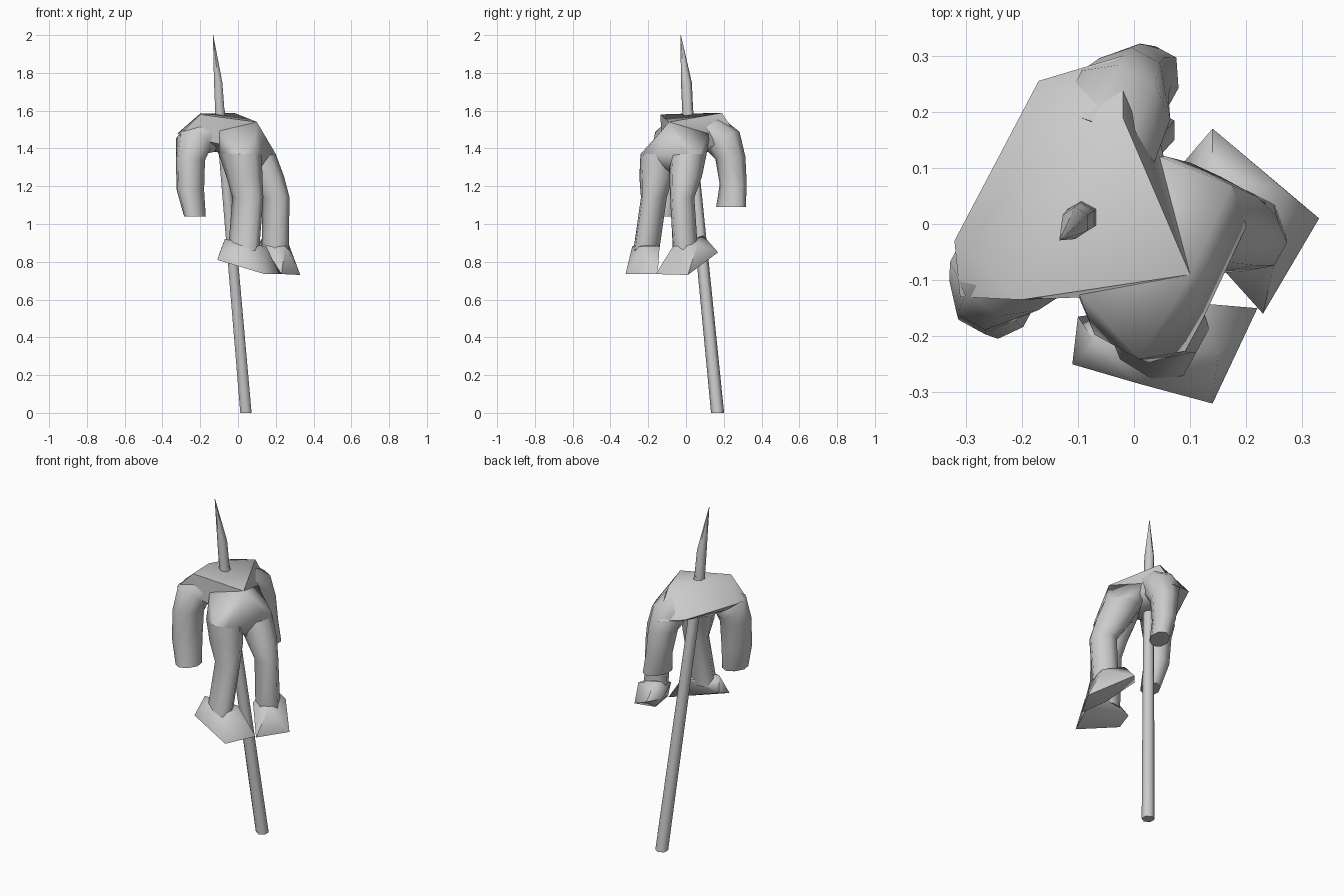
import bpy, bmesh, math
from mathutils import Vector as V

grey = bpy.data.materials.new("plain_grey")
grey.diffuse_color = (0.6, 0.6, 0.6, 1)

LAT = V((0.48, 0.88, 0)).normalized()    # across the shoulders
FWD = V((0.88, -0.48, 0)).normalized()   # from chest towards hips
UP = V((0, 0, 1))


def finish(bm, name, angle):
    bmesh.ops.recalc_face_normals(bm, faces=bm.faces)
    me = bpy.data.meshes.new(name)
    bm.to_mesh(me)
    bm.free()
    me.materials.append(grey)
    ob = bpy.data.objects.new(name, me)
    bpy.context.collection.objects.link(ob)
    bpy.ops.object.select_all(action='DESELECT')
    ob.select_set(True)
    bpy.context.view_layer.objects.active = ob
    bpy.ops.object.shade_smooth_by_angle(angle=math.radians(angle))
    return ob


def ring(c, a, b, n=8):
    k = 1 / math.cos(math.pi / n)
    return [V(c) + k * (a * math.cos(t) + b * math.sin(t))
            for t in (2 * math.pi * (i + 0.5) / n for i in range(n))]


def loft(name, sections, n=8, angle=65):
    """Skin rings given as (centre, half-axis a, half-axis b)."""
    bm = bmesh.new()
    rings = [[bm.verts.new(p) for p in ring(*s, n)] for s in sections]
    for r, s in zip(rings, rings[1:]):
        for i in range(n):
            j = (i + 1) % n
            bm.faces.new((r[i], r[j], s[j], s[i]))
    bm.faces.new(rings[0])
    bm.faces.new(rings[-1])
    return finish(bm, name, angle)


def hull(name, pts, angle=60):
    bm = bmesh.new()
    for p in pts:
        bm.verts.new(p)
    res = bmesh.ops.convex_hull(bm, input=bm.verts)
    inner = [v for v in res["geom_interior"] if isinstance(v, bmesh.types.BMVert)]
    bmesh.ops.delete(bm, geom=inner, context='VERTS')
    return finish(bm, name, angle)


# Chest and shoulders with a flat top and a sloping neck end
hull("chest", [(-0.28, 0.02, 1.45), (-0.17, 0.255, 1.45),
               (-0.2, 0.01, 1.585), (-0.13, 0.13, 1.585),
               (-0.2, -0.135, 1.58), (-0.02, 0.19, 1.588), (0.1, -0.09, 1.54),
               (-0.32, -0.03, 1.48), (-0.31, -0.13, 1.47),
               (-0.02, 0.3, 1.42), (0.03, 0.22, 1.42),
               (-0.17, 0.0, 1.38), (-0.07, 0.17, 1.38),
               (-0.08, -0.13, 1.42), (0.06, 0.09, 1.42), (0.06, -0.07, 1.38)])

# Legs: centre, half-width across, half-depth
LEGS = {
    "left_leg": [(0.012, -0.142, 1.37, 0.088, 0.11),
                 (0.034, -0.157, 1.25, 0.082, 0.09),
                 (0.052, -0.17, 1.14, 0.06, 0.08),
                 (0.03, -0.21, 0.86, 0.06, 0.08)],
    "right_leg": [(0.095, 0.012, 1.37, 0.088, 0.1),
                  (0.15, -0.002, 1.25, 0.078, 0.09),
                  (0.2, -0.02, 1.14, 0.057, 0.07),
                  (0.197, -0.003, 0.86, 0.06, 0.068)],
}
tops = []
for name, rows in LEGS.items():
    sec = [((x, y, z), LAT * w, FWD * d) for x, y, z, w, d in rows]
    loft(name, sec)
    tops += ring(*sec[0])

# Hips joining the waist to both legs, with the seat reaching between them
hull("hips", tops + [(0.1, -0.09, 1.54), (-0.1, -0.12, 1.5), (0.02, 0.13, 1.5),
                     (0.11, -0.075, 1.27), (0.07, -0.06, 1.27)], 65)


# Arms hanging from the shoulders
def arm(name, rows, out):
    """Rings: x, y, z, depth, thickness, tilt (0 = sideways, 90 = downwards)."""
    sec = []
    for x, y, z, d, w, tilt in rows:
        t = math.radians(tilt)
        sec.append(((x, y, z), FWD * d, (UP * math.cos(t) + out * math.sin(t)) * w))
    loft(name, sec)


arm("left_arm", [
    (-0.17, -0.05, 1.47, 0.095, 0.09, 10),
    (-0.235, -0.085, 1.43, 0.09, 0.09, 50),
    (-0.252, -0.105, 1.34, 0.07, 0.08, 85),
    (-0.252, -0.115, 1.18, 0.065, 0.078, 90),
    (-0.228, -0.135, 1.04, 0.05, 0.068, 90),
], -LAT)
arm("right_arm", [
    (-0.05, 0.15, 1.475, 0.095, 0.095, 10),
    (-0.028, 0.205, 1.43, 0.09, 0.09, 50),
    (-0.015, 0.235, 1.35, 0.07, 0.075, 85),
    (0.0, 0.25, 1.21, 0.06, 0.068, 90),
    (0.02, 0.238, 1.09, 0.05, 0.078, 90),
], LAT)

# Wedge shaped feet
hull("left_foot", [(-0.11, -0.25, 0.81), (0.14, -0.32, 0.735), (0.22, -0.15, 0.735),
                   (-0.1, -0.165, 0.84), (-0.07, -0.21, 0.92), (0.01, -0.285, 0.88),
                   (0.15, -0.23, 0.88), (0.1, -0.14, 0.88), (0.02, -0.15, 0.89)])
hull("right_foot", [(0.14, 0.17, 0.85), (0.33, 0.01, 0.73), (0.23, -0.16, 0.735),
                    (0.08, 0.1, 0.86), (0.14, 0.09, 0.94), (0.27, 0.06, 0.89),
                    (0.25, -0.07, 0.88), (0.14, -0.06, 0.88), (0.2, 0.0, 0.74)])

# Leaning pole with a pointed end
X, Y = V((1, 0, 0)), V((0, 1, 0))
loft("pole", [((0.042, 0.167, 0), X * 0.03, Y * 0.03),
              ((-0.095, 0.01, 1.6), X * 0.025, Y * 0.025)], n=6)
loft("pole_point", [((-0.095, 0.01, 1.58), X * 0.025, Y * 0.025),
                    ((-0.105, 0.002, 1.75), X * 0.022, Y * 0.025),
                    ((-0.132, -0.028, 2.0), X * 0.001, Y * 0.001)], n=6)
